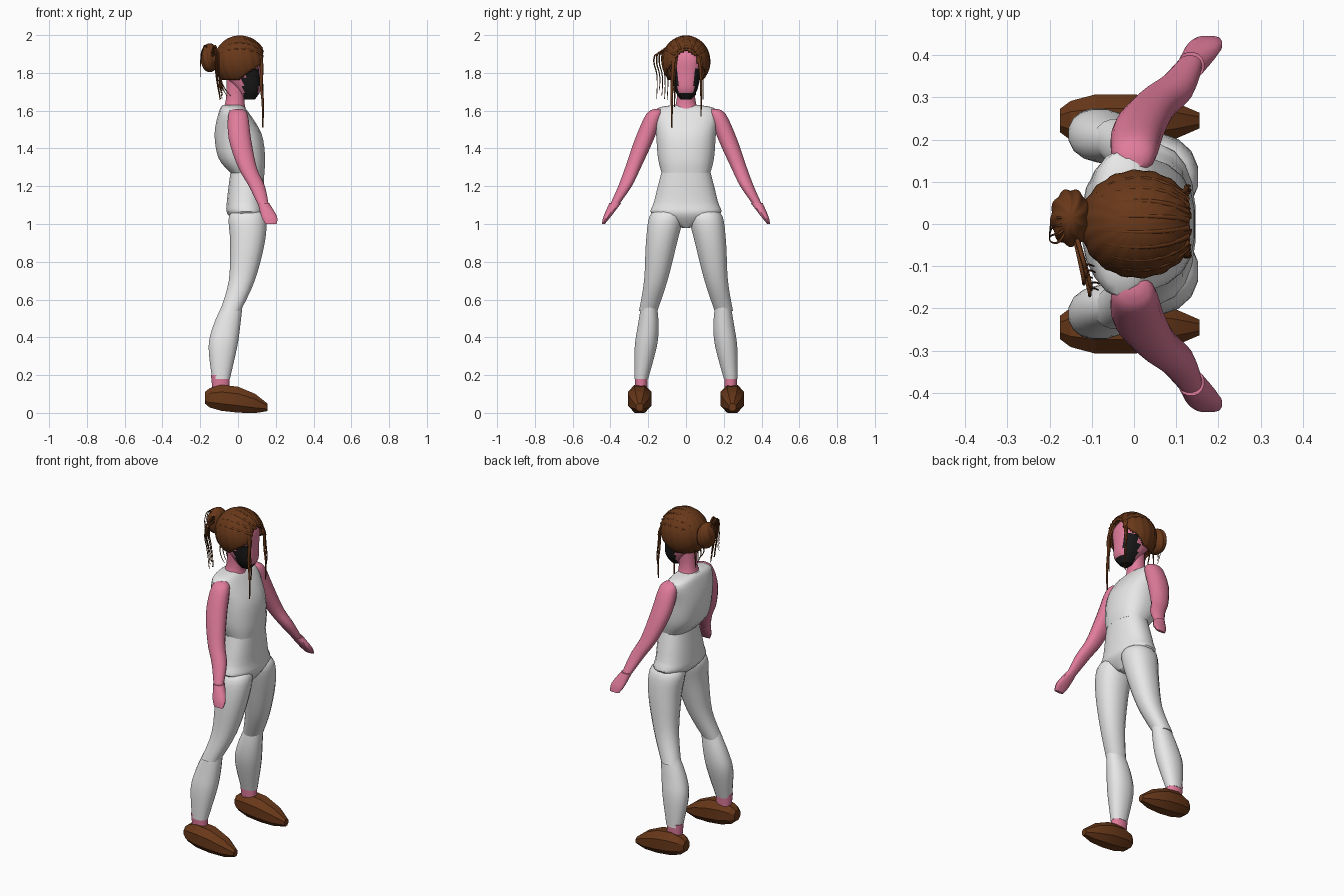
import bpy
import bmesh
import random
from math import sin, cos, pi, radians, copysign, atan2
from mathutils import Vector

random.seed(4)
default = bpy.data.objects.get("Cube")
if default:
    bpy.data.objects.remove(default, do_unlink=True)


def material(name, red, green, blue):
    mat = bpy.data.materials.new(name)
    mat.use_nodes = True
    color = (red, green, blue, 1)
    mat.diffuse_color = color
    mat.node_tree.nodes["Principled BSDF"].inputs["Base Color"].default_value = color
    return mat


SKIN = material("pink skin", .75, .2, .33)
CLOTH = material("white cloth", .8, .8, .8)
BROWN = material("brown hair and leather", .14, .04, .01)
BLACK = material("black jaw", .01, .01, .01)


def finish(bm, name, materials, angle):
    """Turn a bmesh into a shaded object."""
    bmesh.ops.recalc_face_normals(bm, faces=bm.faces)
    mesh = bpy.data.meshes.new(name)
    bm.to_mesh(mesh)
    bm.free()
    for mat in materials:
        mesh.materials.append(mat)
    obj = bpy.data.objects.new(name, mesh)
    bpy.context.collection.objects.link(obj)
    bpy.ops.object.select_all(action="DESELECT")
    obj.select_set(True)
    bpy.context.view_layer.objects.active = obj
    bpy.ops.object.shade_smooth_by_angle(angle=radians(angle))
    return obj


def blend(rings, steps=4):
    """Pass a smooth curve through the control rings."""
    rings = [Vector(ring) for ring in rings]
    padded = [rings[0], *rings, rings[-1]]
    result = []
    for before, start, end, after in zip(padded, padded[1:], padded[2:], padded[3:]):
        leave, arrive = (end - before) / 2, (after - start) / 2
        for step in range(steps):
            t = step / steps
            bend = leave * (1 - t) - arrive * t
            ease = t * t * (3 - t - t)
            result.append(start.lerp(end, ease) + bend * t * (1 - t))
    return result + [rings[-1]]


def loft(name, rings, materials, oval=1, side=1, sides=16, power=.9, shoe=False, rule=None):
    """Skin rings of (x, y, z, radius, optional second radius)."""
    bm = bmesh.new()
    loops = []
    for x, y, z, radius, *second in rings if shoe else blend(rings):
        other = second[0] if second else radius * oval
        loop = []
        for i in range(sides):
            turn = 2 * pi * (i + .5) / sides
            a, b = (copysign(abs(w) ** power, w) for w in (cos(turn), sin(turn)))
            a, b = a * radius, b * other
            offset = (0, a, b) if shoe else (a, b, 0)
            point = Vector((x, y, z)) + Vector(offset)
            point.y *= side
            loop.append(bm.verts.new(point))
        loops.append(loop)
    for low, high in zip(loops, loops[1:]):
        for i in range(sides):
            bm.faces.new((low[i - 1], low[i], high[i], high[i - 1]))
    bm.faces.new(loops[0])
    bm.faces.new(loops[-1])
    if rule:
        for face in bm.faces:
            face.material_index = rule(face.calc_center_median())
    return finish(bm, name, materials, 20 if shoe else 35)


def grooved_ball(name, center, size, grooves, depth, keep=None):
    """Ellipsoid with combed grooves, optionally trimmed to an open shell."""
    bm = bmesh.new()
    bmesh.ops.create_uvsphere(bm, u_segments=64, v_segments=40, radius=1)
    for vert in bm.verts:
        turn = atan2(vert.co.y, vert.co.x)
        swirl = sin(grooves * turn + 3 * vert.co.z) * (1 - vert.co.z ** 2)
        vert.co = center + vert.co * size * (1 - depth * (1 + swirl) / 2)
    if keep:
        gone = [face for face in bm.faces if not keep(face.calc_center_median())]
        bmesh.ops.delete(bm, geom=gone, context="FACES")
    return finish(bm, name, [BROWN], 50)


def strand(name, points, width):
    """Tapered lock of hair."""
    curve = bpy.data.curves.new(name, "CURVE")
    curve.dimensions = "3D"
    curve.bevel_depth = width
    curve.bevel_resolution = 1
    curve.resolution_u = 5
    curve.use_fill_caps = True
    spline = curve.splines.new("NURBS")
    spline.points.add(len(points) - 1)
    spline.use_endpoint_u = True
    spline.order_u = 3
    for i, (control, place) in enumerate(zip(spline.points, points)):
        control.co = (*place, 1)
        control.radius = 1 - .7 * i / (len(points) - 1)
    curve.materials.append(BROWN)
    obj = bpy.data.objects.new(name, curve)
    bpy.context.collection.objects.link(obj)


# Torso and hips
loft("shirt", [
    (.05, 0, 1.27, .09, .13), (.02, 0, 1.35, .125, .15), (0, 0, 1.48, .125, .16),
    (-.025, 0, 1.6, .075, .17), (-.03, 0, 1.63, .05, .07)], [CLOTH], sides=20, power=.8)
loft("hips", [
    (.06, 0, .98, .04, .02), (.045, 0, 1.05, .1, .18), (.04, 0, 1.12, .1, .17),
    (.05, 0, 1.28, .09, .13)], [CLOTH], sides=20, power=.85)

# Limbs, built once for each side
for side, tag in ((1, "left_"), (-1, "right_")):
    loft(tag + "thigh", [
        (-.04, .2, .54, .055), (.02, .16, .7, .07), (.05, .13, .9, .093),
        (.05, .105, 1.04, .1), (.05, .1, 1.08, .05)], [CLOTH], .9, side)
    loft(tag + "shin", [
        (-.09, .237, .18, .048), (-.08, .213, .35, .077), (-.06, .2, .46, .073),
        (-.03, .195, .57, .055)], [CLOTH], .77, side)
    loft(tag + "ankle", [
        (-.09, .237, .1, .044), (-.093, .237, .2, .051)], [SKIN], .7, side)
    loft(tag + "shoe", [
        (-.175, .245, .08, .03), (-.15, .245, .08, .05), (-.09, .245, .08, .067),
        (0, .245, .07, .067), (.09, .245, .05, .05), (.155, .245, .03, .02)],
        [BROWN], 1.1, side, sides=8, shoe=True)
    loft(tag + "arm", [
        (.135, .38, 1.1, .028), (.1, .323, 1.2, .043), (.05, .28, 1.3, .05),
        (.01, .22, 1.45, .06), (0, .168, 1.58, .052), (0, .15, 1.61, .02)],
        [SKIN], .85, side)
    loft(tag + "hand", [
        (.175, .438, 1, .03, .008), (.165, .417, 1.04, .042, .02),
        (.135, .375, 1.11, .031, .032)], [SKIN], side=side)


# Neck, and a head with a flat face framed by a dark jaw
def jaw_rule(spot):
    cheek = abs(spot.y) > .042 and spot.z < 1.83
    return int(spot.x > .03 and (cheek or spot.z < 1.7))


loft("neck", [
    (-.02, 0, 1.58, .07, .08), (-.015, 0, 1.66, .05, .05), (0, 0, 1.8, .06, .055)], [SKIN])
loft("head", [
    (.06, 0, 1.66, .03, .03), (.055, 0, 1.71, .065, .06), (.02, 0, 1.8, .1, .08),
    (.01, 0, 1.89, .105, .09), (.01, 0, 1.97, .05, .04)],
    [SKIN, BLACK], sides=32, power=.75, rule=jaw_rule)

# Swept-back hair with an arched face opening, and a bun
CROWN = Vector((.01, 0, 1.86))
CROWN_SIZE = Vector((.14, .13, .14))
BUN = Vector((-.15, .015, 1.88))


def hair_keep(spot):
    rise = max(spot.z - CROWN.z, 0)
    opening = spot.x > .02 and Vector((spot.y, rise)).length < .06
    hem = 1.76 + .7 * max(0, spot.x)
    return not opening and spot.z > hem


hair = grooved_ball("hair", CROWN, CROWN_SIZE, 18, .03, hair_keep)
hair.modifiers.new("thickness", "SOLIDIFY").thickness = .012
grooved_ball("hair_bun", BUN, Vector((.05, .07, .08)), 9, .09)

# Combed locks arching from brow to bun
for k in range(8):
    tilt = (k - 3.5) * .3
    arc = []
    for step in range(8):
        sweep = pi * (.17 + .1 * step)
        across = Vector((cos(sweep), sin(sweep) * sin(tilt), sin(sweep) * cos(tilt)))
        arc.append(CROWN + across * CROWN_SIZE * .97)
    strand("combed_lock", arc, .008)

# Loose locks framing the face
for y, tip, width in ((-.075, 1.51, .013), (-.06, 1.62, .008), (.08, 1.57, .01), (.09, 1.66, .007)):
    middle = (tip + CROWN.z) / 2
    strand("face_lock", [
        (.1, y * .75, 1.92), (.13, y * .9, CROWN.z), (.12, y, middle + .05),
        (.135, y, middle - .05), (.13, y, tip)], width)

# Wisps looping out of the bun and hanging on the right side
for k in range(5):
    y = -.1 - .014 * k
    x = random.uniform(-.12, -.1)
    strand("hanging_wisp", [
        BUN, (x, y, 1.98 - .015 * k), (x, y - .02, CROWN.z), (x, y + .01, 1.78),
        (x + .02, y, random.uniform(1.65, 1.72))], .006)

# Fine wisps behind the bun and at the nape
for k in range(4):
    spread = .02 * k
    strand("bun_wisp", [
        BUN, BUN + Vector((-.02, -spread, .1)), BUN + Vector((-.05, -spread, 0)),
        BUN + Vector((-.05, -.05, spread - .1))], .004)
    strand("nape_wisp", [
        (-.09, .05 - spread, 1.8), (-.1, .05 - spread * 2, 1.74),
        (spread - .1, .05 - spread * 2, 1.68)], .005)
